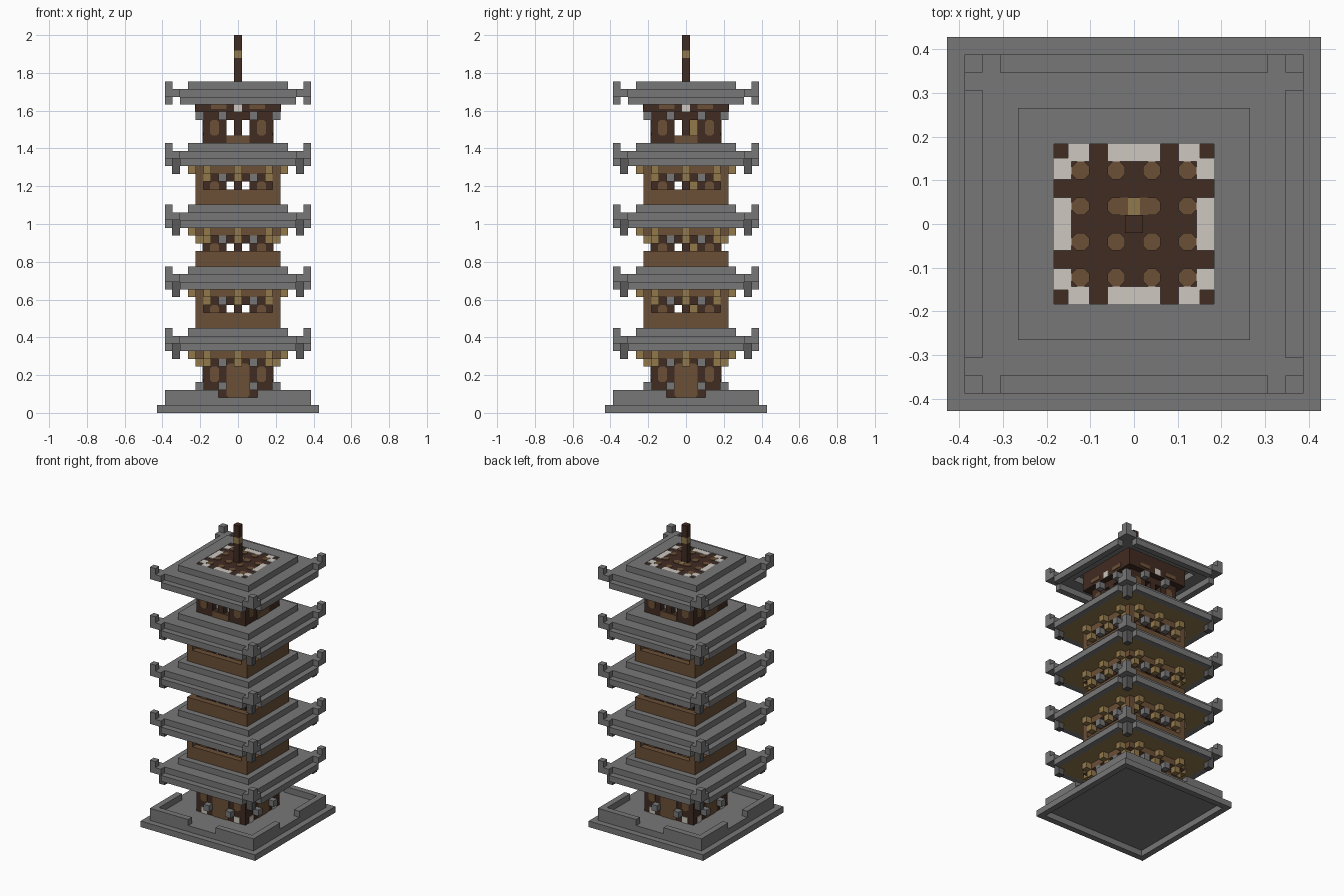
import bpy, bmesh, math
from mathutils import Matrix

cube = bpy.data.objects.get("Cube")
if cube:
    bpy.data.objects.remove(cube, do_unlink=True)

U = 2 / 49  # one block


def material(name, r, g, b):
    m = bpy.data.materials.new(name)
    m.use_nodes = True
    m.diffuse_color = (r, g, b, 1)
    m.node_tree.nodes["Principled BSDF"].inputs["Base Color"].default_value = (r, g, b, 1)
    return m


GREY = material("stone grey", 0.186, 0.186, 0.186)
SLATE = material("dark slate", 0.1, 0.1, 0.1)
DARK = material("dark wood", 0.053, 0.025, 0.016)
BROWN = material("brown wood", 0.147, 0.08, 0.038)
GOLD = material("golden wood", 0.29, 0.19, 0.072)
WHITE = material("plaster white", 0.61, 0.575, 0.52)


class Part:
    """Collects boxes and plates, measured in blocks, into one object."""

    def __init__(self, name, mat):
        self.name, self.mat, self.bm = name, mat, bmesh.new()

    def box(self, x0, x1, y0, y1, z0, z1):
        size = Matrix.Diagonal((x1 - x0, y1 - y0, z1 - z0, 1))
        spot = Matrix.Translation(((x0 + x1) / 2, (y0 + y1) / 2, (z0 + z1) / 2))
        bmesh.ops.create_cube(self.bm, size=1, matrix=spot @ size)
        return self

    def slab(self, half, z0, z1):
        return self.box(-half, half, -half, half, z0, z1)

    def ring(self, outer, inner, z0, z1):
        # square frame from four bars
        for s in (-1, 1):
            a, b = sorted((s * outer, s * inner))
            self.box(-outer, outer, a, b, z0, z1)
            self.box(a, b, -inner, inner, z0, z1)
        return self

    def octagon(self, x, z, w, h, depth):
        # upright chamfered plate on the front side
        c = 0.3
        pts = [(-w + c, -h), (w - c, -h), (w, -h + c), (w, h - c),
               (w - c, h), (-w + c, h), (-w, h - c), (-w, -h + c)]
        face = self.bm.faces.new([self.bm.verts.new((x + a, -depth, z + b)) for a, b in pts])
        new = bmesh.ops.extrude_face_region(self.bm, geom=[face])["geom"]
        bmesh.ops.translate(self.bm, vec=(0, -0.1, 0),
                            verts=[v for v in new if isinstance(v, bmesh.types.BMVert)])
        return self

    def done(self, sides=1):
        base = self.bm.verts[:] + self.bm.edges[:] + self.bm.faces[:]
        for k in range(1, sides):
            copy = bmesh.ops.duplicate(self.bm, geom=base)["geom"]
            bmesh.ops.rotate(self.bm, cent=(0, 0, 0), matrix=Matrix.Rotation(k * math.pi / 2, 3, 'Z'),
                             verts=[v for v in copy if isinstance(v, bmesh.types.BMVert)])
        bmesh.ops.scale(self.bm, vec=(U, U, U), verts=self.bm.verts)
        bmesh.ops.recalc_face_normals(self.bm, faces=self.bm.faces)
        mesh = bpy.data.meshes.new(self.name)
        self.bm.to_mesh(mesh)
        self.bm.free()
        mesh.materials.append(self.mat)
        bpy.context.collection.objects.link(bpy.data.objects.new(self.name, mesh))


# Stone base, hollow underneath, with a notched rim
Part("base_slab", GREY).ring(10.5, 9.5, 0, 1).slab(9.5, 1, 2).done()
rim = Part("base_rim", GREY)
rim.box(-9.5, -2.5, -9.5, -8.5, 2, 3).box(2.5, 9.5, -9.5, -8.5, 2, 3).done(4)

# Entrance level: walls, doors, plaster panels and small stone blocks
Part("lower_wall", DARK).box(-4.5, 4.5, -4.5, -3.5, 2, 8).done(4)
Part("door", BROWN).octagon(0, 4.2, 1.5, 2.2, 4.5).done(4)
plaster = Part("plaster_panel", WHITE)
stones = Part("stone_block", GREY)
for s in (-1, 1):
    plaster.box(s * 3 - .5, s * 3 + .5, -4.6, -4.45, 2, 3)
    stones.box(s * 2 - .5, s * 2 + .5, -5.5, -4.5, 3, 4)
plaster.done(4)
stones.done(4)

for i in range(5):
    r = 8 + 8 * i  # underside of this roof
    top = i == 4
    n = "_" + str(i + 1)

    # Stepped roof with lifted corners; the highest one is open in the middle
    roof = Part("roof_layers" + n, GREY)
    if top:
        roof.ring(8.5, 6.5, r + 1, r + 2).ring(6.5, 4.5, r + 2, r + 3)
    else:
        roof.slab(8.5, r + 1, r + 2).slab(6.5, r + 2, r + 3)
    roof.done()
    eave = Part("roof_eave" + n, GREY).box(-7.5, 7.5, -9.5, -8.5, r, r + 1)
    eave.box(-9.5, -8.5, -9.5, -8.5, r + 1, r + 3)
    for s in (-1, 1):
        eave.box(s * 8 - .5, s * 8 + .5, -9.5, -8.5, r + 1, r + 2)
    eave.done(4)

    # Walls with two open windows on each side
    if i:
        wall = Part("wall" + n, DARK)
        wall.box(-4.5, 4.5, -4.5, -3.5, r - 5, r - 4).box(-4.5, 4.5, -4.5, -3.5, r - 2, r + 1)
        wall.box(-.5, .5, -4.5, -3.5, r - 4, r - 2)
        for s in (-1, 1):
            wall.box(s * 3 - 1.5, s * 3 + 1.5, -4.5, -3.5, r - 4, r - 2)
        wall.done(4)
    shutter = Part("shutter" + n, BROWN)
    for s in (-1, 1):
        shutter.octagon(s * 3.05, r - 3, 0.6, 1, 4.5)
    if top:
        shutter.box(-1.5, 1.5, -4.6, -4.5, r - 5, r - 4)
    shutter.done(4)

    # Stone blocks and wooden brackets below the eaves
    blocks = Part("bracket_stone" + n, GREY)
    for s in (-2, 2):
        blocks.box(s - .5, s + .5, -5.5, -4.5, r - 2, r - 1)
    blocks.done(4)
    if top:
        Part("top_beam", DARK).slab(5.5, r - 1, r + 2).done()
        Part("beam_plaster", WHITE).box(-.5, .5, -5.6, -5.5, r - 1, r).done(4)
        trim = Part("beam_trim", BROWN)
        for s in (-1, 1):
            trim.box(s * 2.5 - 1, s * 2.5 + 1, -5.6, -5.5, r - .6, r)
        trim.done(4)
    else:
        Part("eave_ceiling" + n, GOLD).slab(8.5, r, r + 1).done()
        Part("eave_pendant" + n, SLATE).box(-8.53, -7.5, -8.53, -7.5, r - 1, r + 1).done(4)
        Part("eave_beam" + n, BROWN).slab(5.5, r - 1, r).done()
        gold = Part("bracket" + n, GOLD)
        for x in (-4, 0, 4):
            gold.box(x - .5, x + .5, -6.5, -4.5, r - 1, r)
            gold.box(x - .5, x + .5, -5.5, -4.5, r - 2, r - 1)
        gold.done(4)

    # Balcony parapet, with corner posts on alternate levels
    if 0 < i < 4:
        par = Part("parapet" + n, BROWN).box(-5.5, 5.5, -5.5, -4.5, r - 5, r - 3)
        if i % 2:
            par.box(-5.5, -4.5, -5.5, -4.5, r - 3, r - 1)
        par.done(4)

# Inner post, ladder and spire
Part("inner_post", DARK).box(-.5, .5, -.5, .5, 2, 40).done()
Part("ladder", GOLD).box(-.4, .4, .5, 1.5, 2, 40).done()
Part("spire", DARK).box(-.5, .5, -.5, .5, 42, 46).box(-.5, .5, -.5, .5, 47, 49).done()
Part("spire_band", GOLD).box(-.5, .5, -.5, .5, 46, 47).done()

# Inlaid pattern filling the roof opening
Part("roof_inlay", DARK).slab(4.5, 42, 42.85).done()
inlay = Part("plaster_inlay", WHITE).box(-1.5, 1.5, -4.5, -3.5, 42.8, 42.95)
for s in (-1, 1):
    inlay.box(s * 3.1 - .6, s * 3.1 + .6, -4.5, -3.5, 42.8, 42.95)
inlay.done(4)
tiles = Part("wood_inlay", BROWN).box(-1, 1, .5, 1.5, 42.8, 42.93)
for x in (-3, -1, 1, 3):
    for y in (-3, -1, 1, 3):
        bmesh.ops.create_cone(tiles.bm, cap_ends=True, segments=8, radius1=.54, radius2=.54, depth=.15,
                              matrix=Matrix.Translation((x, y, 42.87)) @ Matrix.Rotation(math.pi / 8, 4, 'Z'))
tiles.done()
Part("gold_inlay", GOLD).box(-.35, .35, .5, 1.5, 42.8, 42.97).done()
